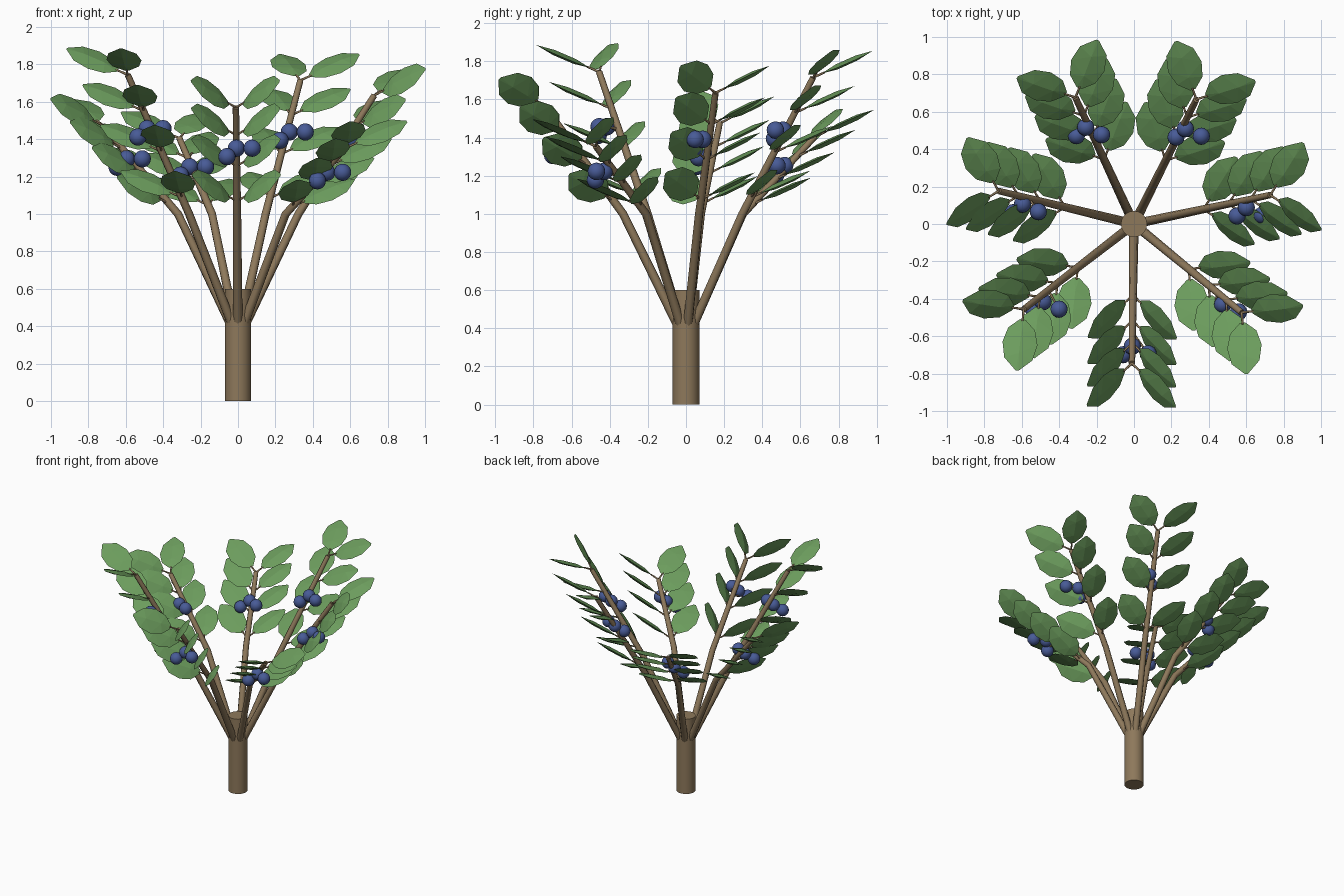
import bpy, bmesh
from math import cos, sin, radians
from mathutils import Vector, Quaternion

old = bpy.data.objects.get("Cube")
if old:
    bpy.data.objects.remove(old, do_unlink=True)


def material(name, rgb):
    m = bpy.data.materials.new(name)
    m.use_nodes = True
    m.diffuse_color = (*rgb, 1)
    m.node_tree.nodes["Principled BSDF"].inputs["Base Color"].default_value = (*rgb, 1)
    return m


BARK = material("bark brown", (0.27, 0.19, 0.105))
GREEN = material("leaf green", (0.15, 0.335, 0.11))
BLUE = material("berry blue", (0.065, 0.105, 0.31))


def add_object(name, data, location=(0, 0, 0)):
    ob = bpy.data.objects.new(name, data)
    ob.location = location
    bpy.context.collection.objects.link(ob)
    return ob


def mesh_from(bm, name, mat, smooth=False):
    me = bpy.data.meshes.new(name)
    bm.to_mesh(me)
    bm.free()
    me.materials.append(mat)
    for p in me.polygons:
        p.use_smooth = smooth
    return me


def leaf_mesh():
    """Blunt pointed lens, growing along +y and lying flat."""
    bm = bmesh.new()
    for y, w in ((0, 0.015), (0.055, 0.072), (0.14, 0.094), (0.23, 0.076), (0.298, 0.008)):
        for side in (-1, 1):
            bm.verts.new((side * w, y, 0))
    for y in (0.08, 0.2):
        for side in (-1, 1):
            bm.verts.new((0, y, side * 0.014))
    bmesh.ops.convex_hull(bm, input=bm.verts[:])
    return mesh_from(bm, "leaf", GREEN)


def berry_mesh():
    bm = bmesh.new()
    bmesh.ops.create_uvsphere(bm, u_segments=16, v_segments=10, radius=0.046)
    return mesh_from(bm, "berry", BLUE, smooth=True)


def twig(curve, points, radii):
    s = curve.splines.new("POLY")
    s.points.add(len(points) - 1)
    for p, co, r in zip(s.points, points, radii):
        p.co = (*co, 1)
        p.radius = r


def leaf_direction(out, across, spread):
    """Rising direction, turned sideways from the stem by the spread angle."""
    a = radians(spread)
    return (out * cos(a) + across * sin(a) + UP * 0.425).normalized()


def leaf_rotation(d, wide):
    """Aim the leaf along d, keeping the roll of a slightly wider direction."""
    roll = Quaternion(d, radians(14) * d.x * abs(d.x))
    return roll @ wide.rotation_difference(d) @ Vector((0, 1, 0)).rotation_difference(wide)


UP = Vector((0, 0, 1))
LEAF, BERRY = leaf_mesh(), berry_mesh()

# Trunk
bpy.ops.mesh.primitive_cylinder_add(vertices=20, radius=0.07, depth=0.6, location=(0, 0, 0.3))
trunk = bpy.context.object
trunk.name = "trunk"
trunk.data.materials.append(BARK)
bpy.ops.object.shade_smooth_by_angle()

# Stems, each with four leaf pairs and a berry cluster
TIP_HEIGHTS = (1.635, 1.715, 1.405, 1.475, 1.745, 1.57, 1.355)
LEAF_STEPS = (0.12, 0.45, 0.74, 1.0)
BERRY_OFFSETS = ((-0.05, -0.045, -0.045), (0, 0, 0), (0.085, -0.04, 0))

for i, tip_z in enumerate(TIP_HEIGHTS):
    a = radians(12 + i * 360 / 7)
    out = Vector((cos(a), sin(a), 0))
    across = Vector((-sin(a), cos(a), 0))
    base = out * 0.045 + UP * 0.42
    bend = out * 0.33 + UP * 1.0
    tip = out * 0.745 + UP * tip_z

    wood = bpy.data.curves.new("stem", "CURVE")
    wood.dimensions = "3D"
    wood.bevel_depth = 1.0
    wood.bevel_resolution = 2
    wood.use_fill_caps = True
    wood.materials.append(BARK)
    twig(wood, (base, bend, tip), (0.025, 0.022, 0.017))

    for step in LEAF_STEPS:
        node = bend.lerp(tip, step)
        for side in (-1, 1):
            d = leaf_direction(out, across * side, 46)
            start = node + d * 0.06
            twig(wood, (node, start + d * 0.01), (0.007, 0.005))
            leaf = add_object("leaf", LEAF, start)
            wide = leaf_direction(out, across * side, 53)
            leaf.rotation_euler = leaf_rotation(d, wide).to_euler()

    anchor = bend.lerp(tip, 0.6)
    cluster = anchor + out * 0.035 + Vector((0, -0.04, 0.01))
    for offset in BERRY_OFFSETS:
        spot = cluster + Vector(offset)
        twig(wood, (anchor, spot), (0.007, 0.005))
        add_object("berry", BERRY, spot)

    stem = add_object("stem", wood)
    bpy.ops.object.select_all(action="DESELECT")
    stem.select_set(True)
    bpy.context.view_layer.objects.active = stem
    bpy.ops.object.convert(target="MESH")
    bpy.ops.object.shade_smooth_by_angle(angle=radians(50))
